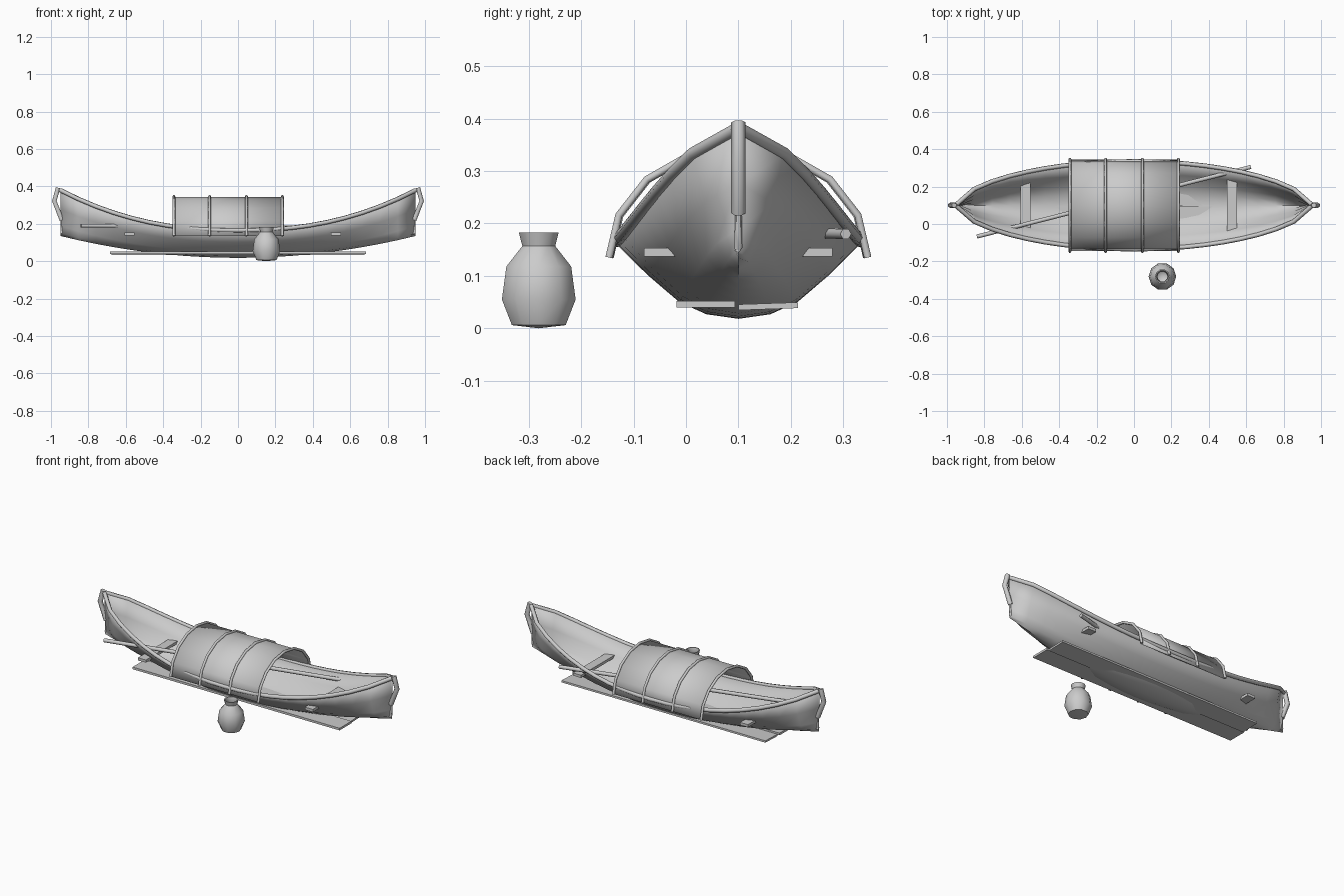
import bpy, bmesh
from math import sin, cos, pi, radians, atan2, hypot

if "Cube" in bpy.data.objects:
    bpy.data.objects.remove(bpy.data.objects["Cube"])

CY = 0.1      # boat centreline
L = 0.95      # half length of the hull


def make(name, verts, faces, smooth=True, angle=40):
    me = bpy.data.meshes.new(name)
    me.from_pydata(verts, [], faces)
    ob = bpy.data.objects.new(name, me)
    bpy.context.collection.objects.link(ob)
    if smooth:
        bpy.ops.object.select_all(action='DESELECT')
        ob.select_set(True)
        bpy.context.view_layer.objects.active = ob
        bpy.ops.object.shade_smooth_by_angle(angle=radians(angle))
    return ob


def skin(name, rows, thickness, flip=False):
    """Grid surface through rows of points, thickened inwards."""
    n = len(rows[0])
    faces = []
    for i in range(len(rows) - 1):
        for j in range(n - 1):
            f = (i*n + j, (i+1)*n + j, (i+1)*n + j + 1, i*n + j + 1)
            faces.append(f[::-1] if flip else f)
    ob = make(name, [p for r in rows for p in r], faces)
    m = ob.modifiers.new("thickness", 'SOLIDIFY')
    m.thickness = thickness
    m.offset = -1
    return ob


def tube(name, pts, r):
    """Six-sided tube along a path."""
    cu = bpy.data.curves.new(name, 'CURVE')
    cu.dimensions = '3D'
    cu.bevel_depth = r
    cu.bevel_resolution = 1
    cu.use_fill_caps = True
    sp = cu.splines.new('POLY')
    sp.points.add(len(pts) - 1)
    for p, co in zip(sp.points, pts):
        p.co = (*co, 1)
    ob = bpy.data.objects.new(name, cu)
    bpy.context.collection.objects.link(ob)
    return ob


def box(name, centre, size, roll=0):
    bpy.ops.mesh.primitive_cube_add(size=1, location=centre, rotation=(roll, 0, 0))
    ob = bpy.context.object
    ob.name = name
    ob.scale = size
    return ob


# Hull lines: half width, sheer height and keel height along the length
def half_width(x):
    return max(0.004, 0.235 * max(0, 1 - (x / L)**2)**0.6)


def sheer(x):
    return 0.163 + 0.215 * abs(x / L)**2.3


def keel(x):
    return 0.018 + 0.117 * (x / L)**2


stations = [L * (i / 10 - 1) for i in range(21)]
half = [(0.26, 0.06), (0.48, 0.22), (0.74, 0.58), (1, 1)]
section = [(-w, h) for w, h in half[::-1]] + [(0, 0)] + half
skin("hull", [[(x, CY + w * half_width(x), keel(x) + h * (sheer(x) - keel(x)))
               for w, h in section] for x in stations], 0.01, flip=True)

# Gunwale rails and curved end posts
for s, side in ((-1, "front"), (1, "back")):
    tube(side + "_rail", [(x, CY + s * half_width(x), sheer(x) + 0.002)
                          for x in stations], 0.012)
for s, side in ((-1, "left"), (1, "right")):
    tube(side + "_end_post", [(s * 0.942, CY, 0.22), (s * 0.982, CY, 0.322),
                              (s * 0.962, CY, 0.393)], 0.014)


# Arched canopy with four hoops
def arch(x, w, h):
    return [(x, CY - w * cos(pi * k / 8), 0.135 + h * sin(pi * k / 8)) for k in range(9)]


skin("canopy", [arch(-0.34, 0.244, 0.209), arch(0.235, 0.244, 0.209)], 0.006)
for i, x in enumerate((-0.343, -0.152, 0.045, 0.237)):
    tube(f"canopy_hoop_{i + 1}", arch(x, 0.247, 0.211), 0.008)

# Cross seats
for side, x in (("left", -0.58), ("right", 0.525)):
    box(side + "_seat", (x, CY, 0.145), (0.053, 0.36, 0.016))

# Bottom planks
box("front_plank", (0, 0.038, 0.046), (1.37, 0.112, 0.013))
box("back_plank", (0, 0.157, 0.042), (1.35, 0.114, 0.011), radians(2))

# Pole lying across the boat
tube("pole", [(-0.84, -0.067, 0.19), (0.625, 0.305, 0.18)], 0.011)

# Clay jar
profile = [(0.0, 0.0), (0.054, 0.006), (0.074, 0.055), (0.065, 0.118), (0.033, 0.157),
           (0.04, 0.183), (0.034, 0.183), (0.027, 0.157), (0.05, 0.11), (0.0, 0.02)]
N = 10
verts = [(0.152 + r * cos(2 * pi * k / N), -0.281 + r * sin(2 * pi * k / N), z)
         for r, z in profile for k in range(N)]
faces = [(i*N + k, i*N + (k + 1) % N, (i+1)*N + (k + 1) % N, (i+1)*N + k)
         for i in range(len(profile) - 1) for k in range(N)]
jar = make("jar", verts, faces)
bm = bmesh.new()
bm.from_mesh(jar.data)
bmesh.ops.remove_doubles(bm, verts=bm.verts, dist=1e-5)
bm.to_mesh(jar.data)
bm.free()
